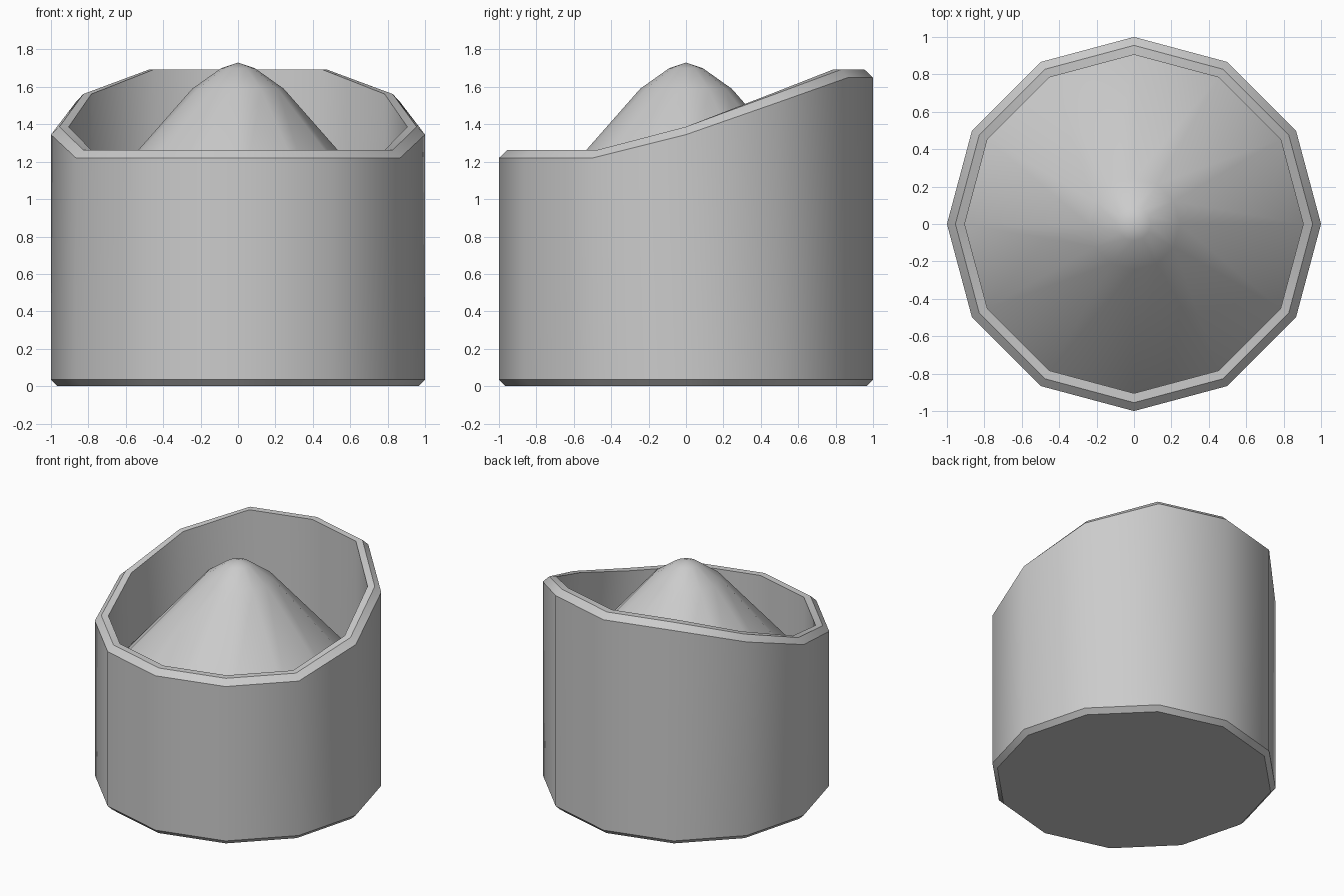
import bpy, bmesh, math

if "Cube" in bpy.data.objects:
    bpy.data.objects.remove(bpy.data.objects["Cube"])

SIDES = 12
# rim height for each vertex, going from the back (+y) round to the front (-y)
RIM = [1.65, 1.65, 1.52, 1.345, 1.22, 1.22, 1.22]


def ring(bm, radius, height):
    """Ring of vertices; height is a number or a function of the vertex step from the back."""
    verts = []
    for i in range(SIDES):
        a = math.tau * i / SIDES + math.pi / 2
        z = height(min(i, SIDES - i)) if callable(height) else height
        verts.append(bm.verts.new((radius * math.cos(a), radius * math.sin(a), z)))
    return verts


def bridge(bm, lower, upper):
    for i in range(SIDES):
        j = (i + 1) % SIDES
        bm.faces.new((lower[i], lower[j], upper[j], upper[i]))


def finish(bm, name):
    bmesh.ops.recalc_face_normals(bm, faces=bm.faces[:])
    mesh = bpy.data.meshes.new(name)
    bm.to_mesh(mesh)
    bm.free()
    obj = bpy.data.objects.new(name, mesh)
    bpy.context.collection.objects.link(obj)
    bpy.ops.object.select_all(action='DESELECT')
    obj.select_set(True)
    bpy.context.view_layer.objects.active = obj
    bpy.ops.object.shade_smooth_by_angle(angle=math.radians(35))


# container: bevelled base, wall, slanted bevelled rim, inner wall, heaped cone filling
bm = bmesh.new()
profile = [
    (0.965, 0.0),
    (1.0, 0.035),
    (1.0, lambda k: RIM[k]),
    (0.955, lambda k: RIM[k] + 0.042),
    (0.905, lambda k: RIM[k] + 0.042),
    (0.905, 0.84),
    (0.245, 1.59),
    (0.09, 1.7),
]
rings = [ring(bm, r, z) for r, z in profile]
for lower, upper in zip(rings, rings[1:]):
    bridge(bm, lower, upper)
bm.faces.new(rings[0])
tip = bm.verts.new((0, 0, 1.73))
for i in range(SIDES):
    bm.faces.new((rings[-1][i], rings[-1][(i + 1) % SIDES], tip))
finish(bm, "filled_container")
